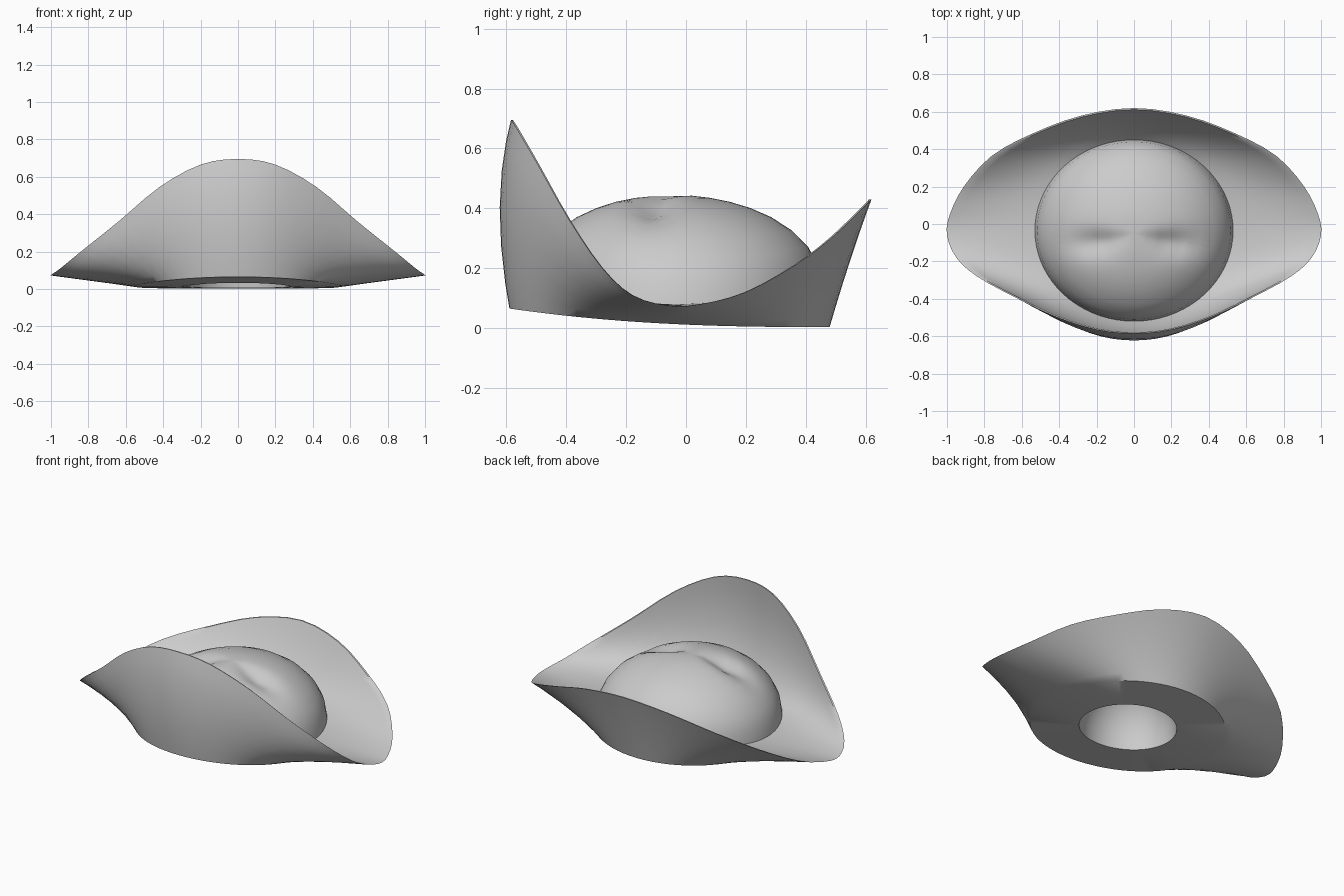
import bpy, bmesh, math
from mathutils import Vector

cube = bpy.data.objects.get("Cube")
if cube:
    bpy.data.objects.remove(cube, do_unlink=True)

felt = bpy.data.materials.new("grey felt")
felt.use_nodes = True
grey = (0.6, 0.6, 0.6, 1)
felt.diffuse_color = grey
felt.node_tree.nodes["Principled BSDF"].inputs["Base Color"].default_value = grey

# Curled rim, left half from front to back
RIM = [Vector(p) for p in (
    (0, -.585, .695), (.2, -.565, .665), (.42, -.495, .545), (.64, -.39, .36),
    (.84, -.28, .2), (.95, -.18, .11), (1, -.06, .075), (.985, .05, .08),
    (.91, .2, .12), (.76, .365, .21), (.54, .485, .3), (.28, .58, .39), (0, .62, .43))]
HALF = len(RIM) - 1
STEPS = 3
COUNT = 2 * HALF * STEPS
ANGLES = [2 * math.pi * i / COUNT for i in range(COUNT)]
CENTRE = Vector((0, -.05, 0))


def rim_key(i):
    i %= 2 * HALF
    if i <= HALF:
        return RIM[i]
    p = RIM[2 * HALF - i]
    return Vector((-p.x, p.y, p.z))


def rim_point(i):
    """Smooth curve through the rim points."""
    k, u = i // STEPS, (i % STEPS) / STEPS
    a, b, c, d = (rim_key(k + j) for j in (-1, 0, 1, 2))
    return (b * 2 + (c - a) * u + (a * 2 - b * 5 + c * 4 - d) * u**2
            + (b * 3 - a - c * 3 + d) * u**3) / 2


def oval(t, rx, front, back):
    mid, ry = (front + back) / 2, (back - front) / 2
    return Vector((rx * math.sin(t), mid - ry * math.cos(t), 0))


def floor_height(y):
    return .003 + .062 * (max(0, .48 - y) / 1.07) ** 2.5


def bottom_ring(scale):
    ring = []
    for t in ANGLES:
        p = CENTRE + (oval(t, .55, -.59, .48) - CENTRE) * scale
        p.z = floor_height(p.y)
        ring.append(p)
    return ring


def wall_ring(start, end, f, sag):
    """Ring between two others, bulging forward at the front."""
    ring = []
    for t, a, b in zip(ANGLES, start, end):
        p = a.lerp(b, f)
        p.y -= .14 * f * (1 - f) * max(0, math.cos(t))
        p.z -= sag * f * (1 - f) * (b.z - .075)
        ring.append(p)
    return ring


def dome_ring(base, phi, top, dent):
    """Ring of a dome, with a soft pinch on each side near the front."""
    ring = []
    s, h = math.cos(phi), math.sin(phi)
    for t, b in zip(ANGLES, base):
        p = CENTRE + (b - CENTRE) * s
        p.z = b.z + (top - b.z) * h
        away = (abs(p.x) - .2) ** 2 / .014 + (p.y + .1) ** 2 / .004
        p.z -= dent * math.exp(-away)
        ring.append(p)
    return ring


rim = [rim_point(i) for i in range(COUNT)]
rim_inner = [p + (CENTRE - p) * .012 + Vector((0, 0, .012 * p.z)) for p in rim]
base = bottom_ring(1)
hole = bottom_ring(.5)

crown_base = []
for t in ANGLES:
    p = oval(t, .53, -.52, .45)
    p.z = .08 + .075 * math.cos(t) ** 2
    crown_base.append(p)

DOME = [math.radians(a) for a in (12, 24, 36, 48, 58, 67, 75, 82)]


def build(name, rings, tip=None, tip_first=False):
    """Skin a list of rings, closing an end with a tip point."""
    bm = bmesh.new()
    loops = [[bm.verts.new(p) for p in ring] for ring in rings]
    for a, b in zip(loops, loops[1:]):
        for i in range(COUNT):
            j = (i + 1) % COUNT
            bm.faces.new((a[i], a[j], b[j], b[i]))
    if tip:
        v = bm.verts.new(tip)
        end = loops[-1]
        for i in range(COUNT):
            bm.faces.new((end[i], end[(i + 1) % COUNT], v))
    mesh = bpy.data.meshes.new(name)
    bm.to_mesh(mesh)
    bm.free()
    mesh.materials.append(felt)
    obj = bpy.data.objects.new(name, mesh)
    bpy.context.collection.objects.link(obj)
    bpy.ops.object.select_all(action="DESELECT")
    obj.select_set(True)
    bpy.context.view_layer.objects.active = obj
    bpy.ops.object.shade_smooth_by_angle(angle=math.radians(40))
    return obj


# Underside, outer wall, curled brim and pinched crown as one skin
outer = [wall_ring(base, rim, f, -.15) for f in (.12, .3, .5, .7, .87)]
inner = [wall_ring(crown_base, rim_inner, f, .3) for f in (.9, .75, .55, .35, .15)]
crown = [dome_ring(crown_base, a, .445, .045) for a in DOME]
build("hat", [hole, base] + outer + [rim, rim_inner] + inner + [crown_base] + crown,
      CENTRE + Vector((0, 0, .44)))

# Hollow for the head
hollow = [dome_ring(hole, a, .36, 0) for a in DOME]
lining = build("head_lining", [hole] + hollow, CENTRE + Vector((0, 0, .36)))
lining.data.flip_normals()
